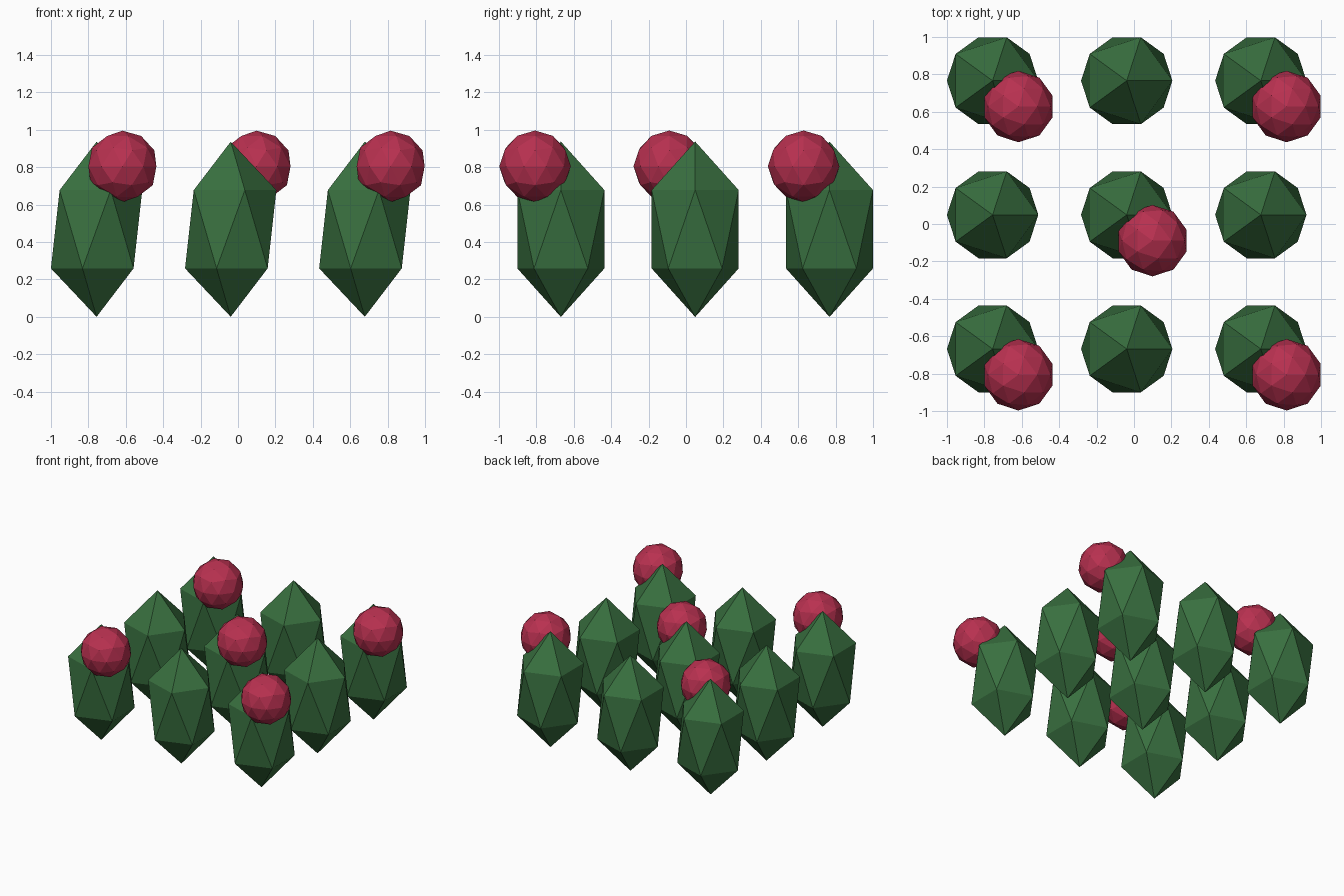
import bpy

if "Cube" in bpy.data.objects:
    bpy.data.objects.remove(bpy.data.objects["Cube"])

def material(name, color):
    m = bpy.data.materials.new(name)
    m.diffuse_color = (*color, 1)
    m.use_nodes = True
    m.node_tree.nodes["Principled BSDF"].inputs["Base Color"].default_value = m.diffuse_color
    return m

GREEN = material("cactus_green", (0.04, 0.16, 0.05))
RED = material("flower_red", (0.48, 0.03, 0.08))

def ball(name, subdivisions, loc, scale, mat):
    bpy.ops.mesh.primitive_ico_sphere_add(subdivisions=subdivisions, radius=1, location=loc)
    ob = bpy.context.object
    ob.name = name
    ob.scale = scale
    ob.data.materials.append(mat)

SPACING, X0, Y0 = 0.717, -0.756, -0.668

# 3 x 3 grid of stretched low-poly stems
for i in range(3):
    for j in range(3):
        x, y = X0 + i * SPACING, Y0 + j * SPACING
        ball(f"stem_{i}_{j}", 1, (x, y, 0.468), (0.273, 0.273, 0.468), GREEN)
        # a round flower on the corners and the centre
        if (i + j) % 2 == 0:
            ball(f"flower_{i}_{j}", 2, (x + 0.138, y - 0.138, 0.804), (0.191,) * 3, RED)
